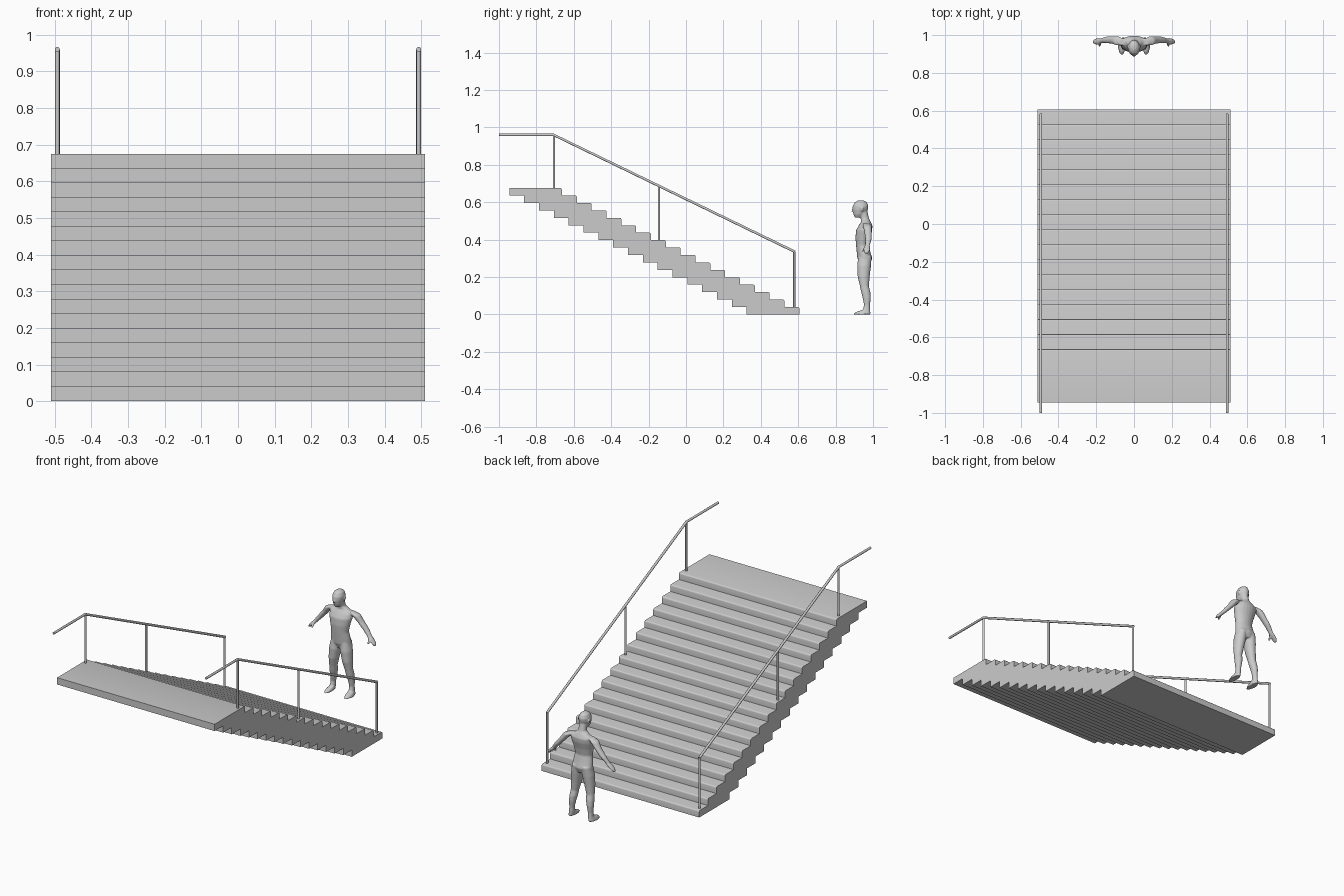
import bpy
import bmesh
import math
from mathutils import Vector

cube = bpy.data.objects.get("Cube")
if cube:
    bpy.data.objects.remove(cube, do_unlink=True)


def add_object(name, bm):
    bmesh.ops.recalc_face_normals(bm, faces=bm.faces)
    mesh = bpy.data.meshes.new(name)
    bm.to_mesh(mesh)
    bm.free()
    obj = bpy.data.objects.new(name, mesh)
    bpy.context.collection.objects.link(obj)
    bpy.ops.object.select_all(action="DESELECT")
    obj.select_set(True)
    bpy.context.view_layer.objects.active = obj
    return obj


# Staircase: overlapping slabs with a rounded nosing on the low side
STEPS = 17
RISE = 0.675 / STEPS
PITCH = 0.0793
DEPTH = 0.282
WIDTH = 1.02
NOSE_Y = 0.606


def make_step(index):
    bm = bmesh.new()
    bmesh.ops.create_cube(bm, size=1)
    centre_y = NOSE_Y - index * PITCH - DEPTH / 2
    for v in bm.verts:
        v.co = Vector((v.co.x * WIDTH, v.co.y * DEPTH + centre_y, (v.co.z + 0.5 + index) * RISE))
    front_y = max(v.co.y for v in bm.verts) - 0.001
    top_z = max(v.co.z for v in bm.verts) - 0.001
    nosing = [e for e in bm.edges if all(v.co.y > front_y and v.co.z > top_z for v in e.verts)]
    bmesh.ops.bevel(bm, geom=nosing, offset=0.008, segments=3, profile=0.5, affect="EDGES")
    add_object(f"step_{index + 1}", bm)
    bpy.ops.object.shade_smooth_by_angle(angle=math.radians(35))


for i in range(STEPS):
    make_step(i)


# Handrails: round tube with posts standing on the treads
RAIL_X = 0.493
RAIL = [(-1.0, 0.96), (-0.708, 0.96), (0.582, 0.335)]


def tube(name, points, radius):
    curve = bpy.data.curves.new(name, "CURVE")
    curve.dimensions = "3D"
    curve.bevel_depth = radius
    curve.bevel_resolution = 3
    curve.use_fill_caps = True
    spline = curve.splines.new("POLY")
    spline.points.add(len(points) - 1)
    for point, co in zip(spline.points, points):
        point.co = (*co, 1)
    obj = bpy.data.objects.new(name, curve)
    bpy.context.collection.objects.link(obj)
    bpy.ops.object.select_all(action="DESELECT")
    obj.select_set(True)
    bpy.context.view_layer.objects.active = obj
    bpy.ops.object.convert(target="MESH")
    bpy.ops.object.shade_smooth_by_angle(angle=math.radians(40))


def rail_height(y):
    (_, _), (y0, z0), (y1, z1) = RAIL
    return z0 + (z1 - z0) * (y - y0) / (y1 - y0)


for side, sign in (("left", 1), ("right", -1)):
    x = sign * RAIL_X
    tube(f"handrail_{side}", [(x, y, z) for y, z in RAIL], 0.007)
    for place, y in (("top", -0.706), ("middle", -0.145), ("bottom", 0.579)):
        tread = min(STEPS, int((NOSE_Y - y) / PITCH) + 1) * RISE
        tube(f"post_{place}_{side}", [(x, y, tread - 0.005), (x, y, rail_height(y))], 0.006)


# Standing figure: stacked elliptical rings (x, y, z, x radius, y radius)
TORSO = [
    (0, 0.957, 0.27, 0.04, 0.028), (0, 0.956, 0.30, 0.062, 0.04),
    (0, 0.950, 0.33, 0.059, 0.037), (0, 0.943, 0.37, 0.052, 0.034),
    (0, 0.945, 0.41, 0.06, 0.039), (0, 0.952, 0.45, 0.07, 0.043),
    (0, 0.960, 0.475, 0.07, 0.037), (0, 0.962, 0.495, 0.045, 0.026),
    (0, 0.957, 0.51, 0.023, 0.023), (0, 0.948, 0.55, 0.021, 0.022),
]
HEAD = [
    (0, 0.922, 0.518, 0.013, 0.02), (0, 0.926, 0.535, 0.024, 0.031),
    (0, 0.931, 0.56, 0.031, 0.041), (0, 0.933, 0.58, 0.032, 0.042),
    (0, 0.935, 0.60, 0.024, 0.032), (0, 0.935, 0.61, 0.01, 0.014),
]
NOSE = [(0, 0.893, 0.55, 0.007, 0.01), (0, 0.896, 0.57, 0.004, 0.006)]
LEG = [
    (0.03, 0.957, 0.31, 0.028, 0.036), (0.035, 0.952, 0.26, 0.033, 0.037),
    (0.043, 0.950, 0.20, 0.028, 0.032), (0.05, 0.954, 0.15, 0.022, 0.024),
    (0.053, 0.961, 0.12, 0.022, 0.025), (0.057, 0.966, 0.09, 0.019, 0.022),
    (0.06, 0.968, 0.05, 0.014, 0.016), (0.061, 0.965, 0.025, 0.015, 0.02),
    (0.063, 0.948, 0.014, 0.018, 0.038), (0.065, 0.94, 0, 0.02, 0.047),
]
ARM = [
    (0.055, 0.962, 0.488, 0.022, 0.018), (0.085, 0.969, 0.474, 0.025, 0.024),
    (0.112, 0.974, 0.44, 0.02, 0.02), (0.147, 0.975, 0.40, 0.018, 0.017),
    (0.172, 0.970, 0.37, 0.014, 0.013), (0.187, 0.967, 0.355, 0.014, 0.018),
    (0.202, 0.966, 0.34, 0.011, 0.016), (0.213, 0.964, 0.325, 0.006, 0.01),
]
THUMB = [(0.18, 0.962, 0.36, 0.008, 0.008), (0.182, 0.944, 0.336, 0.006, 0.006)]
EAR = [(0.031, 0.942, 0.552, 0.004, 0.006), (0.034, 0.942, 0.572, 0.005, 0.008)]


def loft(bm, rings, sign=1, sides=20):
    loops = []
    for x, y, z, rx, ry in rings:
        angles = [math.tau * k / sides for k in range(sides)]
        loops.append([bm.verts.new((sign * (x + rx * math.cos(a)), y + ry * math.sin(a), z))
                      for a in angles])
    for low, high in zip(loops, loops[1:]):
        for k in range(sides):
            n = (k + 1) % sides
            bm.faces.new((low[k], low[n], high[n], high[k]))
    bm.faces.new(loops[0])
    bm.faces.new(loops[-1])


bm = bmesh.new()
for part in (TORSO, HEAD, NOSE):
    loft(bm, part)
for part in (LEG, ARM, THUMB, EAR):
    for sign in (1, -1):
        loft(bm, part, sign)
figure = add_object("standing_figure", bm)

# Fuse the body parts into one smooth skin
remesh = figure.modifiers.new("fuse", "REMESH")
remesh.mode = "VOXEL"
remesh.voxel_size = 0.004
relax = figure.modifiers.new("relax", "SMOOTH")
relax.factor = 0.5
relax.iterations = 5
for name in ("fuse", "relax"):
    bpy.ops.object.modifier_apply(modifier=name)
bpy.ops.object.shade_smooth()
